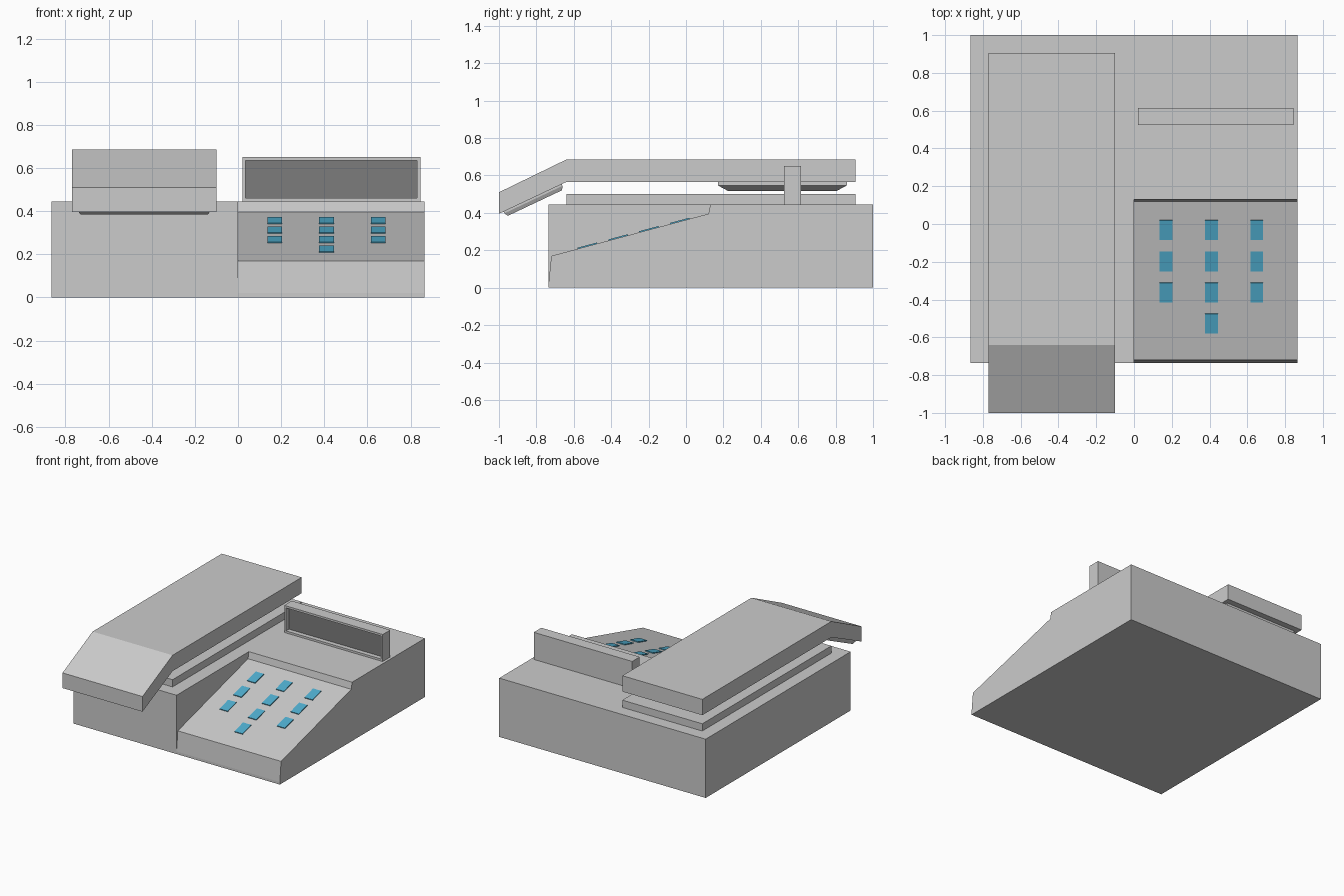
import bpy, bmesh, math
from mathutils import Matrix, Vector

if "Cube" in bpy.data.objects:
    bpy.data.objects.remove(bpy.data.objects["Cube"])


def finish(name, bm):
    bmesh.ops.recalc_face_normals(bm, faces=bm.faces)
    me = bpy.data.meshes.new(name)
    bm.to_mesh(me)
    bm.free()
    ob = bpy.data.objects.new(name, me)
    bpy.context.collection.objects.link(ob)
    return ob


def extrude_x(name, profile, x0, x1):
    """Extrude a (y, z) profile from x0 to x1."""
    bm = bmesh.new()
    face = bm.faces.new([bm.verts.new((x0, y, z)) for y, z in profile])
    ext = bmesh.ops.extrude_face_region(bm, geom=[face])["geom"]
    bmesh.ops.translate(bm, vec=(x1 - x0, 0, 0),
                        verts=[g for g in ext if isinstance(g, bmesh.types.BMVert)])
    return finish(name, bm)


def rect(y0, y1, z0, z1):
    return [(y0, z0), (y1, z0), (y1, z1), (y0, z1)]


def lofted_pad(name, origin, tilt, rings):
    """Stack of (half width, half length, height) rectangles, tilted about x."""
    bm = bmesh.new()
    loops = [[bm.verts.new((sx * w, sy * l, h))
              for sx, sy in ((-1, -1), (1, -1), (1, 1), (-1, 1))] for w, l, h in rings]
    for a, b in zip(loops, loops[1:]):
        for i in range(4):
            j = (i + 1) % 4
            bm.faces.new((a[i], a[j], b[j], b[i]))
    bm.faces.new(loops[0])
    bm.faces.new(loops[-1])
    bm.transform(Matrix.Translation(origin) @ Matrix.Rotation(tilt, 4, 'X'))
    return finish(name, bm)


def material(name, color):
    m = bpy.data.materials.new(name)
    m.diffuse_color = color
    m.use_nodes = True
    m.node_tree.nodes["Principled BSDF"].inputs["Base Color"].default_value = m.diffuse_color
    return m


blue = material("key_blue", (0.08, 0.42, 0.62, 1))
dark = material("screen_grey", (0.2, 0.2, 0.2, 1))

# body with the sloped keypad recess cut out of the front right corner
body = extrude_x("body", rect(-0.735, 1.0, 0, 0.445), -0.865, 0.865)
cutter = extrude_x("keypad_cutter", [(-0.737, 0), (-0.72, 0.17), (0.12, 0.395),
                                     (0.14, 0.495), (-0.9, 0.495), (-0.9, 0)], 0, 1)
cutter.hide_render = True
cutter.hide_viewport = True
cut = body.modifiers.new("keypad_recess", 'BOOLEAN')
cut.operation = 'DIFFERENCE'
cut.solver = 'EXACT'
cut.object = cutter

# display housing with an inset dark screen
display = extrude_x("display", rect(0.525, 0.615, 0.445, 0.65), 0.02, 0.845)
bm = bmesh.new()
bm.from_mesh(display.data)
front = min(bm.faces, key=lambda f: f.calc_center_median().y)
bmesh.ops.inset_region(bm, faces=[front], thickness=0.022)
ext = bmesh.ops.extrude_face_region(bm, geom=[front])["geom"]
bmesh.ops.delete(bm, geom=[front], context='FACES_ONLY')
bmesh.ops.translate(bm, vec=(0, 0.035, 0),
                    verts=[g for g in ext if isinstance(g, bmesh.types.BMVert)])
for g in ext:
    if isinstance(g, bmesh.types.BMFace):
        g.material_index = 1
bmesh.ops.recalc_face_normals(bm, faces=bm.faces)
bm.to_mesh(display.data)
bm.free()
display.data.materials.append(None)
display.data.materials.append(dark)

# cradle slab and handset
extrude_x("cradle", rect(-0.64, 0.905, 0.445, 0.5), -0.77, -0.1)
extrude_x("handset", [(-1.0, 0.395), (-0.64, 0.565), (0.905, 0.565), (0.905, 0.685),
                      (-0.64, 0.685), (-1.0, 0.51)], -0.77, -0.1)

# ear and mouth pads under the handset
lofted_pad("ear_pad", Vector((-0.435, 0.515, 0.565)), 0,
           [(0.305, 0.345, 0), (0.305, 0.345, -0.018), (0.25, 0.29, -0.048)])
tilt = math.atan2(0.17, 0.36)
lofted_pad("mouth_pad", Vector((-0.435, -0.82, 0.48)), tilt,
           [(0.305, 0.172, 0), (0.305, 0.172, -0.01), (0.295, 0.16, -0.03)])

# plain key markers on the slope: a 3 x 3 grid plus one below the centre
slope = math.atan2(0.225, 0.84)
cells = [(c, r) for r in range(3) for c in range(3)] + [(1, 3)]
for c, r in cells:
    y = -0.032 - 0.165 * r
    z = 0.17 + (y + 0.72) * math.tan(slope)
    key = lofted_pad(f"key_{r}_{c}", Vector((0.17 + 0.24 * c, y, z)), slope,
                     [(0.034, 0.054, 0), (0.034, 0.054, 0.006)])
    key.data.materials.append(blue)
